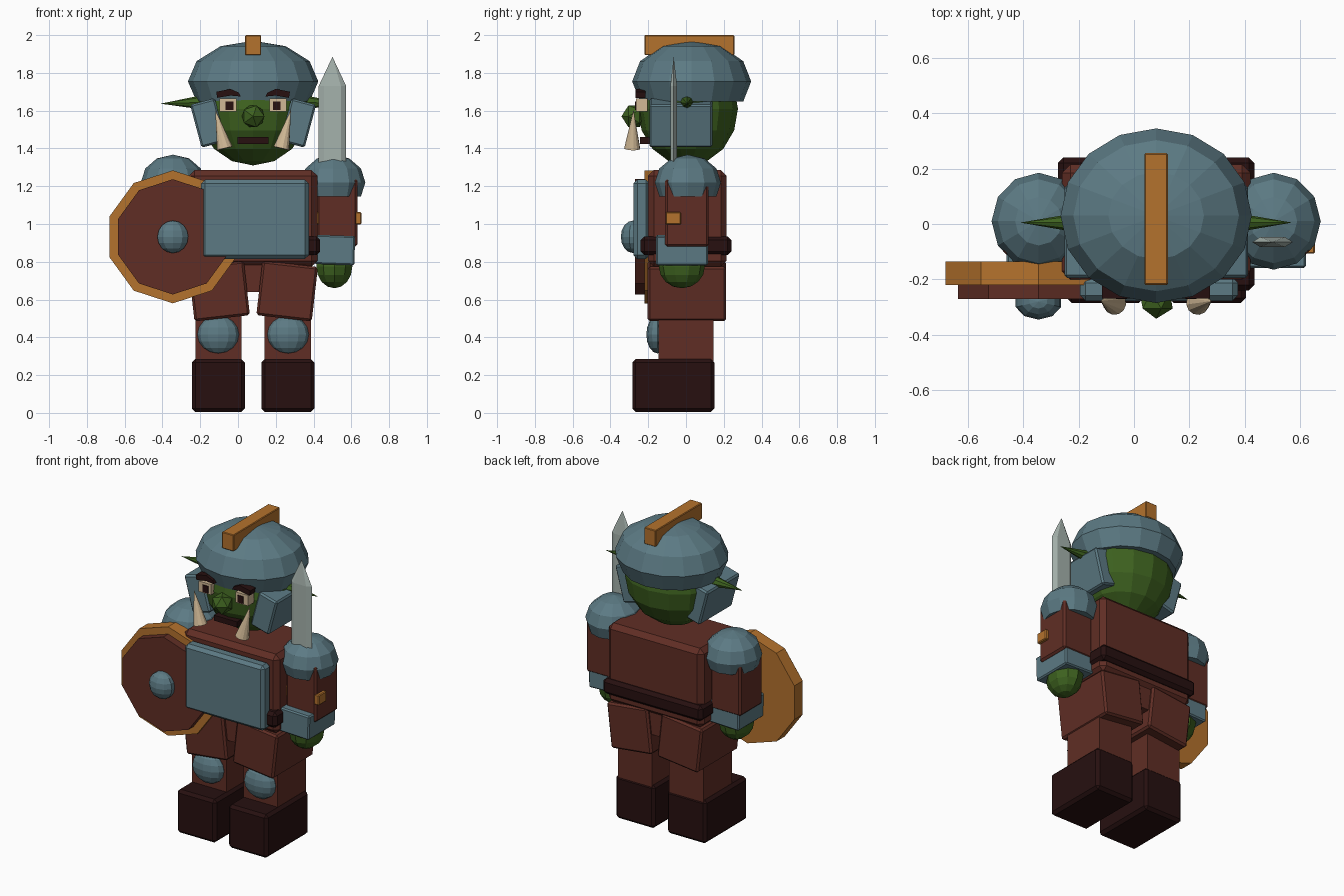
import bpy, bmesh, math
from mathutils import Vector, Matrix

if "Cube" in bpy.data.objects:
    bpy.data.objects.remove(bpy.data.objects["Cube"])

CX = 0.08  # body symmetry axis


def mat(name, r, g, b):
    m = bpy.data.materials.new(name)
    m.diffuse_color = (r, g, b, 1)
    m.use_nodes = True
    m.node_tree.nodes["Principled BSDF"].inputs["Base Color"].default_value = m.diffuse_color
    return m


STEEL = mat("blue_steel", .107, .195, .23)
CLOTH = mat("red_brown_cloth", .117, .027, .018)
DARK = mat("dark_leather", .02, .005, .005)
SKIN = mat("green_skin", .048, .122, .014)
BRASS = mat("ochre_brass", .456, .168, .026)
BLADE = mat("pale_blade", .376, .445, .413)
BONE = mat("bone", .64, .485, .305)


def finish(name, bm, m):
    bmesh.ops.recalc_face_normals(bm, faces=bm.faces)
    me = bpy.data.meshes.new(name)
    bm.to_mesh(me)
    bm.free()
    me.materials.append(m)
    ob = bpy.data.objects.new(name, me)
    bpy.context.collection.objects.link(ob)
    return ob


def box(name, c, size, m, bevel=0.0, ry=0.0, taper=1.0):
    """Box by centre and size, optionally bevelled, tilted about y, narrowed at the bottom."""
    bm = bmesh.new()
    bmesh.ops.create_cube(bm, size=1)
    for v in bm.verts:
        k = taper if v.co.z < 0 else 1
        v.co = Vector((v.co.x * size[0] * k, v.co.y * size[1] * k, v.co.z * size[2]))
    if bevel:
        bmesh.ops.bevel(bm, geom=bm.edges[:], offset=bevel, segments=1, affect='EDGES')
    bm.transform(Matrix.Translation(c) @ Matrix.Rotation(math.radians(ry), 4, 'Y'))
    return finish(name, bm, m)


def ball(name, c, r, m, seg=12, rings=6, cut=None):
    """Faceted ellipsoid; vertices below cut (unit height) are removed and the hole capped."""
    bm = bmesh.new()
    bmesh.ops.create_uvsphere(bm, u_segments=seg, v_segments=rings, radius=1)
    if cut is not None:
        bmesh.ops.delete(bm, geom=[v for v in bm.verts if v.co.z < cut], context='VERTS')
        bmesh.ops.holes_fill(bm, edges=[e for e in bm.edges if e.is_boundary])
    bm.transform(Matrix.Translation(c) @ Matrix.Diagonal((*r, 1)))
    return finish(name, bm, m)


def cone(name, base, tip, r1, m, r2=0.0, seg=8, spin=0.0):
    """Cone or disc from base point to tip point."""
    a, b = Vector(base), Vector(tip)
    bm = bmesh.new()
    bmesh.ops.create_cone(bm, cap_ends=True, segments=seg, radius1=r1, radius2=r2,
                          depth=(b - a).length)
    rot = (b - a).to_track_quat('Z', 'Y').to_matrix().to_4x4()
    bm.transform(Matrix.Translation((a + b) / 2) @ rot @ Matrix.Rotation(spin, 4, 'Z'))
    bmesh.ops.remove_doubles(bm, verts=bm.verts, dist=1e-5)
    return finish(name, bm, m)


def prism(name, pts, y0, y1, m):
    """Front-facing (x, z) outline extruded along y."""
    bm = bmesh.new()
    f = bm.faces.new([bm.verts.new((x, y0, z)) for x, z in pts])
    ext = bmesh.ops.extrude_face_region(bm, geom=[f])['geom']
    bmesh.ops.translate(bm, vec=(0, y1 - y0, 0),
                        verts=[g for g in ext if isinstance(g, bmesh.types.BMVert)])
    return finish(name, bm, m)


# Torso, hips, belt and chest plate
box("torso", (CX, .007, 1.03), (.68, .415, .51), CLOTH, .03)
box("hips", (CX, .007, .73), (.56, .37, .18), CLOTH)
box("belt", (CX, .0, .885), (.71, .48, .1), DARK, .02)
box("chest_plate", (.09, -.235, 1.025), (.57, .085, .42), STEEL, .02)

# Paired parts
for s, side in ((-1, "left"), (1, "right")):
    X = lambda d: CX + s * d
    # legs
    box(side + "_boot", (X(.184), -.067, .145), (.28, .435, .28), DARK, .018)
    box(side + "_shin", (X(.183), 0, .4), (.245, .29, .28), CLOTH)
    box(side + "_thigh", (X(.18), .005, .645), (.295, .415, .29), CLOTH, .012, s * 6.5)
    ball(side + "_knee_pad", (X(.185), -.15, .415), (.11, .06, .1), STEEL, 12, 8)
    # arms
    box(side + "_arm", (X(.445), .005, 1.06), (.215, .23, .36), CLOTH, .012)
    box(side + "_cuff", (X(.432), -.022, .862), (.212, .275, .155), STEEL, .008, s * 2)
    ball(side + "_hand", (X(.43), -.022, .775), (.1, .122, .115), SKIN, 10, 8)
    ball(side + "_shoulder_guard", (X(.424), .01, 1.22), (.17, .175, .147), STEEL, 12, 6, -.6)
    # head sides
    cone(side + "_ear", (X(.24), .005, 1.645), (X(.49), .005, 1.637), .043, SKIN, seg=8)
    box(side + "_cheek_guard", (X(.238), -.027, 1.535), (.135, .335, .235), STEEL, .01, s * 15)
    # face
    box(side + "_eye", (X(.133), -.235, 1.63), (.09, .06, .068), BONE)
    box(side + "_pupil", (X(.125), -.266, 1.626), (.04, .008, .046), DARK)
    prism(side + "_brow", [(X(d), z) for d, z in
                           ((.065, 1.675), (.075, 1.695), (.12, 1.715), (.195, 1.7),
                            (.19, 1.668), (.12, 1.68))], -.268, -.215, DARK)
    cone(side + "_tusk", (X(.15), -.285, 1.4), (X(.2), -.278, 1.605), .043, BONE, seg=12)

# Head, nose and mouth
ball("head", (CX, .01, 1.61), (.3, .265, .3), SKIN, 14, 8)
bm = bmesh.new()
bmesh.ops.create_icosphere(bm, subdivisions=1, radius=.067)
bm.transform(Matrix.Translation((CX, -.275, 1.57)) @ Matrix.Rotation(math.pi / 2, 4, 'X'))
finish("nose", bm, SKIN)
box("mouth", (CX, -.215, 1.442), (.165, .055, .035), DARK)

# Helmet with crest
ball("helmet", (CX, .03, 1.755), (.345, .315, .215), STEEL, 16, 6, -.6)
box("helmet_crest", (CX, .018, 1.947), (.084, .475, .106), BRASS, .004)

# Round shield on the left arm
SX, SZ = -.345, .932
ring = lambda r: [(SX + r * math.sin(i * math.pi / 5), SZ + r * math.cos(i * math.pi / 5))
                  for i in range(10)]
prism("shield_rim", ring(.352), -.22, -.135, BRASS)
prism("shield_face", ring(.305), -.27, -.2, CLOTH)
ball("shield_boss", (SX, -.28, SZ), (.086, .065, .086), STEEL, 10, 8)

# Sword: flattened hexagonal blade with a pointed tip, guard and grip
bm = bmesh.new()
section = [(-.073, 0), (-.045, -.018), (.045, -.018), (.073, 0), (.045, .018), (-.045, .018)]
low, high = [[bm.verts.new((.5 + x, -.065 + y, z)) for x, y in section] for z in (1.04, 1.73)]
tip = bm.verts.new((.5, -.065, 1.885))
bm.faces.new(low)
for i in range(6):
    j = (i + 1) % 6
    bm.faces.new((low[i], low[j], high[j], high[i]))
    bm.faces.new((high[i], high[j], tip))
finish("sword_blade", bm, BLADE)
box("sword_guard", (.5, -.067, 1.03), (.305, .08, .066), BRASS, .005)
cone("sword_grip", (.5, -.065, .74), (.5, -.065, 1.02), .025, DARK, .025, 8)
